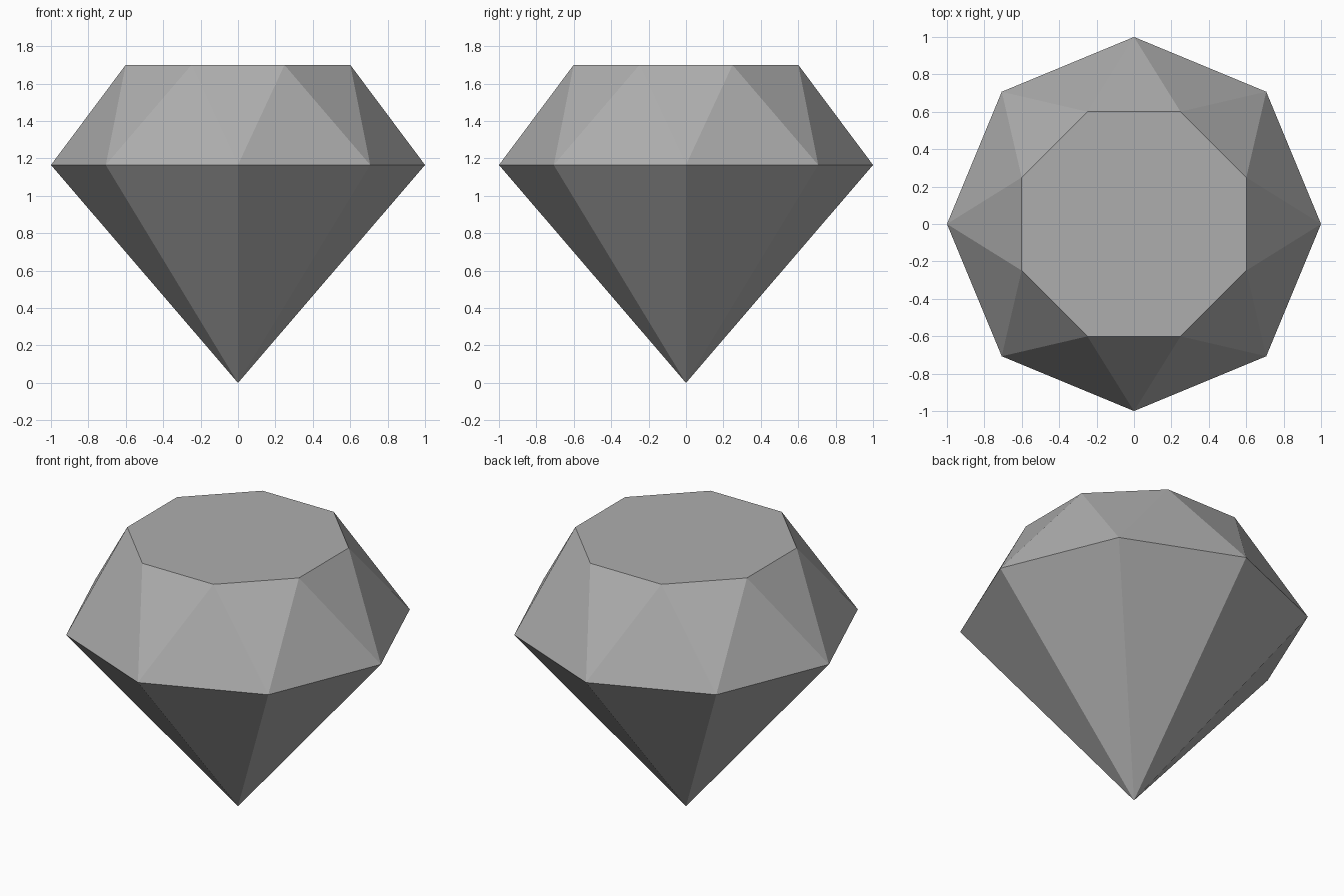
import bpy
import bmesh
from math import cos, sin, pi

cube = bpy.data.objects.get("Cube")
if cube:
    bpy.data.objects.remove(cube, do_unlink=True)

SIDES = 8
GIRDLE_Z, TABLE_Z = 1.165, 1.7
TABLE_RADIUS = 0.65

# Plain grey stone
grey = bpy.data.materials.new("mid_grey")
grey.use_nodes = True
colour = (0.42, 0.42, 0.42, 1)
grey.diffuse_color = colour
grey.node_tree.nodes["Principled BSDF"].inputs["Base Color"].default_value = colour

bm = bmesh.new()


def ring(radius, z, turn):
    """Regular ring of vertices, turned by a fraction of one step."""
    angles = [2 * pi * (i + turn) / SIDES for i in range(SIDES)]
    return [bm.verts.new((radius * cos(a), radius * sin(a), z)) for a in angles]


tip = bm.verts.new((0, 0, 0))
girdle = ring(1, GIRDLE_Z, 0)
table = ring(TABLE_RADIUS, TABLE_Z, 0.5)

# Pavilion facets below the girdle, alternating crown facets above it
for i in range(SIDES):
    j = (i + 1) % SIDES
    bm.faces.new((tip, girdle[j], girdle[i]))
    bm.faces.new((girdle[i], girdle[j], table[i]))
    bm.faces.new((girdle[j], table[j], table[i]))

# Flat table on top
bm.faces.new(table)
bmesh.ops.recalc_face_normals(bm, faces=bm.faces)

mesh = bpy.data.meshes.new("gem")
bm.to_mesh(mesh)
bm.free()
mesh.materials.append(grey)
gem = bpy.data.objects.new("gem", mesh)
bpy.context.collection.objects.link(gem)
